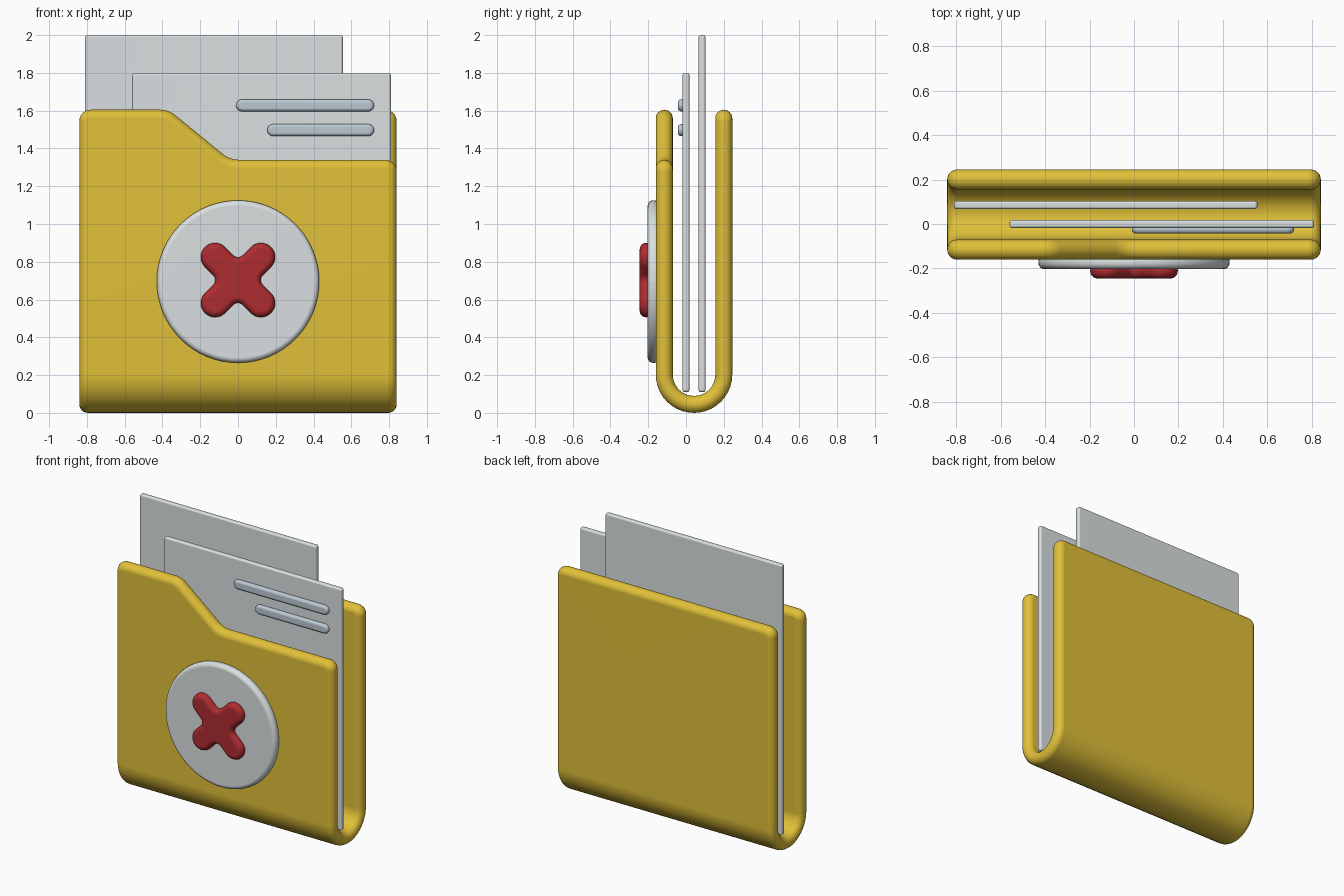
import bpy, bmesh, math
from mathutils import Vector, Matrix

if "Cube" in bpy.data.objects:
    bpy.data.objects.remove(bpy.data.objects["Cube"])


def outline(pts, radii, inset, steps):
    """Counter-clockwise polygon with filleted corners, shrunk by inset."""
    out, n = [], len(pts)
    for i in range(n):
        p, q, r = (Vector(pts[(i + k) % n]) for k in (-1, 0, 1))
        a, b = (q - p).normalized(), (r - q).normalized()
        turn = math.atan2(a.x * b.y - a.y * b.x, a.dot(b))
        side = 1 if turn > 0 else -1
        centre = q + (b - a).normalized() * radii[i] / math.cos(turn / 2)
        start = math.atan2(-a.x, a.y)
        for k in range(steps + 1):
            t = start + turn * k / steps
            out.append(centre + Vector((math.cos(t), math.sin(t))) * (side * radii[i] - inset))
    return out


def slab(name, pts, radii, thick, edge, place, mat, steps=6, cuts=()):
    """Soft-edged plate: lofted insets of one outline, cut if needed, then placed."""
    bm = bmesh.new()
    rings, n = [], 6
    for sign in (-1, 1):
        for k in range(n + 1):
            a = math.pi / 2 * (k / n - (sign < 0))
            h = sign * (thick / 2 - edge) + edge * math.sin(a)
            loop = outline(pts, radii, edge * (1 - math.cos(a)), steps)
            rings.append([bm.verts.new((p.x, p.y, h)) for p in loop])
    for lo, hi in zip(rings, rings[1:]):
        for i in range(len(lo)):
            bm.faces.new((lo[i - 1], lo[i], hi[i], hi[i - 1]))
    bm.faces.new(rings[0][::-1])
    bm.faces.new(rings[-1])
    bmesh.ops.remove_doubles(bm, verts=bm.verts, dist=1e-4)
    for v in cuts:
        bmesh.ops.bisect_plane(bm, geom=bm.verts[:] + bm.edges[:] + bm.faces[:],
                               plane_co=(0, v, 0), plane_no=(0, 1, 0))
    for v in bm.verts:
        v.co = place(*v.co)
    bmesh.ops.recalc_face_normals(bm, faces=bm.faces)
    me = bpy.data.meshes.new(name)
    bm.to_mesh(me)
    bm.free()
    me.materials.append(mat)
    ob = bpy.data.objects.new(name, me)
    bpy.context.collection.objects.link(ob)
    for f in me.polygons:
        f.use_smooth = True
    ob.modifiers.new("even_shading", 'WEIGHTED_NORMAL')
    return ob


def flat(name, pts, radii, y0, y1, edge, mat, steps=6):
    mid = (y0 + y1) / 2
    return slab(name, pts, radii, y1 - y0, edge,
                lambda x, v, h: Vector((x, mid + h, v)), mat, steps)


def rect(x0, x1, z0, z1):
    return [(x0, z0), (x1, z0), (x1, z1), (x0, z1)]


def material(name, *rgb):
    m = bpy.data.materials.new(name)
    m.diffuse_color = (*rgb, 1)
    m.use_nodes = True
    m.node_tree.nodes["Principled BSDF"].inputs["Base Color"].default_value = m.diffuse_color
    return m


yellow = material("yellow", 0.75, 0.53, 0.04)
paper = material("paper", 0.70, 0.74, 0.75)
blue_grey = material("blue_grey", 0.50, 0.58, 0.65)
red = material("red", 0.42, 0.025, 0.03)

# Folder: one flat sheet with a tab, folded into a U
T = 0.09
R = 0.2025 - T / 2
YC = ZC = 0.2025
YC = 0.0425
HALF = math.pi * R / 2


def fold(x, v, h):
    r = R + h
    if abs(v) <= HALF:
        a = v / R
        return Vector((x, YC - r * math.sin(a), ZC - r * math.cos(a)))
    return Vector((x, YC - math.copysign(r, v), ZC + abs(v) - HALF))


up = HALF - ZC
sheet = [(-0.84, -1.605 - up), (0.84, -1.605 - up), (0.84, 1.34 + up),
         (-0.043, 1.34 + up), (-0.367, 1.605 + up), (-0.84, 1.605 + up)]
slab("folder", sheet, [0.06, 0.06, 0.06, 0.13, 0.13, 0.06], T, T / 2, fold, yellow,
     cuts=[HALF * (k / 10 - 1) for k in range(21)])

# Paper sheets
flat("back_sheet", rect(-0.81, 0.555, 0.11, 2.0), [0.014] * 4, 0.067, 0.103, 0.012, paper)
flat("front_sheet", rect(-0.56, 0.81, 0.11, 1.8), [0.014] * 4, -0.018, 0.018, 0.012, paper)

# Raised text lines on the front sheet
for name, x0, z in (("upper_line", -0.01, 1.628), ("lower_line", 0.155, 1.497)):
    flat(name, rect(x0, 0.72, z - 0.032, z + 0.032), [0.0318] * 4,
         -0.043, -0.005, 0.018, blue_grey)

# Round badge with a cross
flat("badge", rect(-0.43, 0.43, 0.265, 1.125), [0.4299] * 4, -0.203, -0.14, 0.028, paper, 16)
L, W = 0.247, 0.075
cross = []
for i in range(4):
    rot = Matrix.Rotation(math.pi / 4 + i * math.pi / 2, 2)
    cross += [rot @ Vector(p) + Vector((0, 0.703)) for p in ((L, -W), (L, W), (W, W))]
flat("cross", cross, [0.0745, 0.0745, 0.035] * 4, -0.245, -0.175, 0.033, red, 8)
